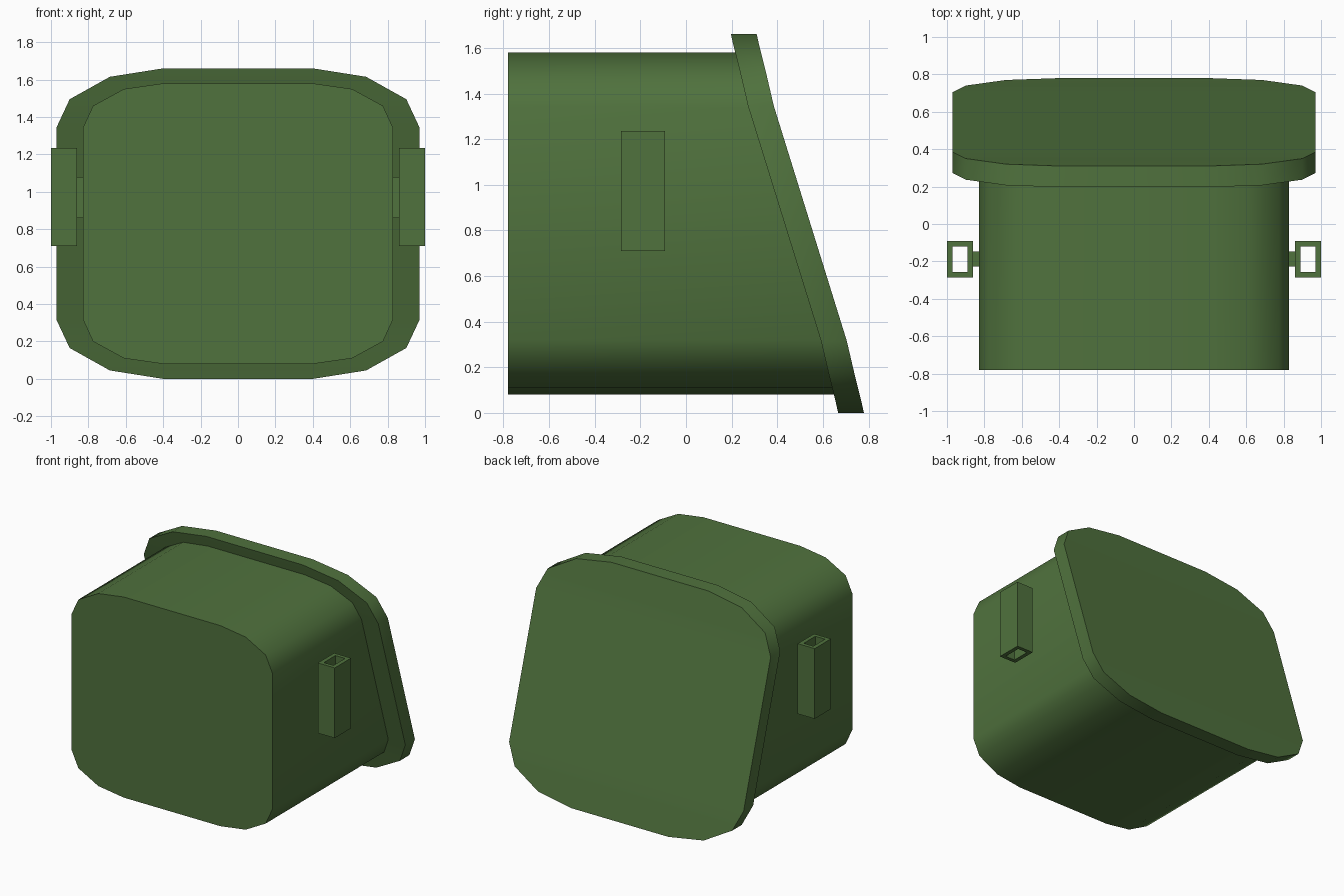
import bpy, bmesh, math

if "Cube" in bpy.data.objects:
    bpy.data.objects.remove(bpy.data.objects["Cube"])

green = bpy.data.materials.new("dull green")
green.diffuse_color = (0.08, 0.168, 0.047, 1)
green.use_nodes = True
green.node_tree.nodes["Principled BSDF"].inputs["Base Color"].default_value = green.diffuse_color

# right-hand half profiles (x, z), top to bottom
BODY = [(0.40, 1.58), (0.61, 1.55), (0.775, 1.46), (0.83, 1.34),
        (0.83, 0.32), (0.775, 0.20), (0.61, 0.11), (0.40, 0.08)]
RIM = [(0.40, 1.66), (0.685, 1.615), (0.90, 1.495), (0.97, 1.345),
       (0.97, 0.315), (0.90, 0.165), (0.685, 0.045), (0.40, 0.0)]
# depth of the slanted back surface at each rim row
RIM_Y = [0.31, 0.32, 0.35, 0.385, 0.705, 0.74, 0.77, 0.78]
RIM_THICK = 0.113


def finish(bm, name, angle=None):
    bmesh.ops.recalc_face_normals(bm, faces=bm.faces[:])
    me = bpy.data.meshes.new(name)
    bm.to_mesh(me)
    bm.free()
    me.materials.append(green)
    ob = bpy.data.objects.new(name, me)
    bpy.context.collection.objects.link(ob)
    if angle:
        bpy.context.view_layer.objects.active = ob
        ob.select_set(True)
        bpy.ops.object.shade_smooth_by_angle(angle=math.radians(angle))
        ob.select_set(False)
    return ob


def loft(name, half, front_y, back_y):
    """Mirrored profile joined between two depth rows, capped with strips."""
    bm = bmesh.new()
    n = len(half)
    rings = []
    for ys in (front_y, back_y):
        right = [bm.verts.new((x, y, z)) for (x, z), y in zip(half, ys)]
        left = [bm.verts.new((-x, y, z)) for (x, z), y in zip(half, ys)]
        for i in range(n - 1):
            bm.faces.new((right[i], right[i + 1], left[i + 1], left[i]))
        rings.append(right + left[::-1])
    a, b = rings
    for i in range(2 * n):
        j = (i + 1) % (2 * n)
        bm.faces.new((a[i], a[j], b[j], b[i]))
    return finish(bm, name, 45)


# main housing, running into the slanted rim
loft("housing", BODY, [-0.78] * 8, [y - 0.06 for y in RIM_Y])

# slanted face plate
loft("slanted_face_plate", RIM, [y - RIM_THICK for y in RIM_Y], RIM_Y)


def tube(name, s):
    """Square tube open at top and bottom."""
    bm = bmesh.new()

    def ring(x0, x1, y0, y1, z):
        return [bm.verts.new((s * x, y, z))
                for x, y in ((x0, y0), (x1, y0), (x1, y1), (x0, y1))]
    outer = [ring(0.86, 1.0, -0.285, -0.092, z) for z in (0.71, 1.235)]
    inner = [ring(0.89, 0.97, -0.257, -0.12, z) for z in (0.71, 1.235)]
    for p, q in ((outer[0], outer[1]), (inner[0], inner[1]),
                 (outer[0], inner[0]), (outer[1], inner[1])):
        for i in range(4):
            j = (i + 1) % 4
            bm.faces.new((p[i], p[j], q[j], q[i]))
    finish(bm, name)


def block(name, lo, hi):
    bm = bmesh.new()
    bmesh.ops.create_cube(bm, size=1)
    for v in bm.verts:
        v.co = [(a + b) / 2 + c * (b - a) for a, b, c in zip(lo, hi, v.co)]
    finish(bm, name)


# side brackets with small stems
for side, s in (("right", 1), ("left", -1)):
    tube(side + "_bracket_tube", s)
    x0, x1 = sorted((s * 0.82, s * 0.862))
    block(side + "_bracket_stem", (x0, -0.228, 0.86), (x1, -0.148, 1.08))
